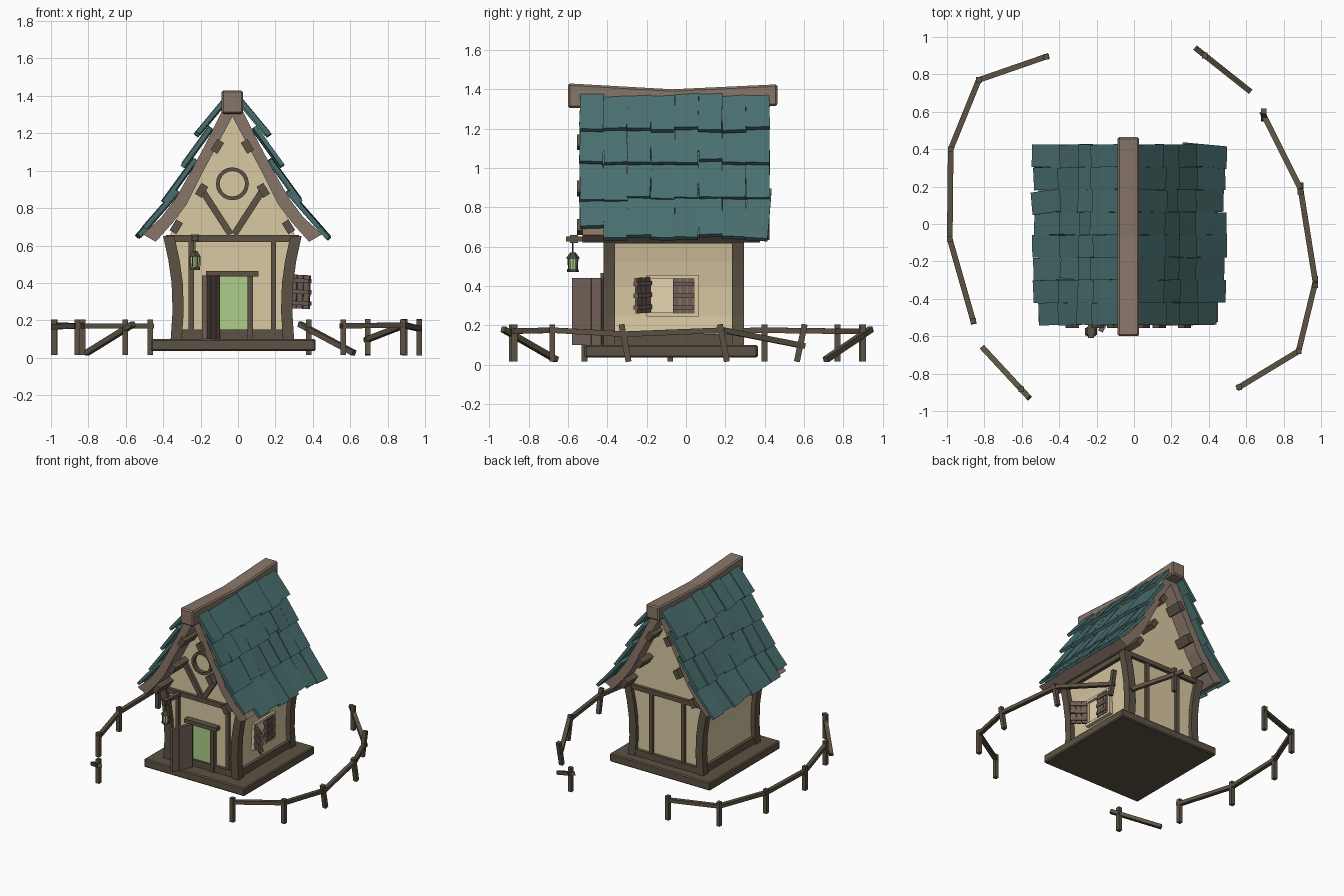
import bpy, bmesh, math, random
from mathutils import Vector, Matrix

random.seed(4)
if "Cube" in bpy.data.objects:
    bpy.data.objects.remove(bpy.data.objects["Cube"])

CX = -0.03  # centre line of the house
SIDES = (-1, 1)


def material(name, *rgb):
    m = bpy.data.materials.new(name)
    m.use_nodes = True
    m.diffuse_color = (*rgb, 1)
    m.node_tree.nodes["Principled BSDF"].inputs["Base Color"].default_value = (*rgb, 1)
    return m


TIMBER = material("dark timber", .108, .085, .056)
BOARD = material("roof board brown", .25, .18, .14)
DOOR = material("door brown", .165, .118, .095)
PLASTER = material("cream plaster", .7, .585, .365)
PANE = material("pale pane", .82, .68, .45)
TILE = material("teal shingle", .068, .16, .16)
GLOW = material("green glow", .42, .61, .25)
METAL = material("lantern metal", .075, .07, .045)


def finish(name, bm, mat, bevel=0):
    bmesh.ops.recalc_face_normals(bm, faces=bm.faces)
    me = bpy.data.meshes.new(name)
    bm.to_mesh(me)
    bm.free()
    me.materials.append(mat)
    ob = bpy.data.objects.new(name, me)
    bpy.context.collection.objects.link(ob)
    if bevel:
        mod = ob.modifiers.new("bevel", "BEVEL")
        mod.width, mod.segments = bevel, 1


def frame(c, a, b, n):
    """Matrix that carries a unit cube to centre c with edge vectors a, b, n."""
    m = Matrix((a, b, n)).transposed().to_4x4()
    m.translation = c
    return m


def span(p, q, w, h):
    """Bar from p to q, w wide sideways and h deep."""
    p, q = Vector(p), Vector(q)
    d = q - p
    side = d.cross(Vector((0, 0, 1)))
    side = side.normalized() if side.length > 1e-4 else Vector((1, 0, 0))
    return frame((p + q) / 2, d, side * w, side.cross(d).normalized() * h)


def box(x0, x1, y0, y1, z0, z1):
    return frame(Vector((x0 + x1, y0 + y1, z0 + z1)) / 2,
                 (x1 - x0, 0, 0), (0, y1 - y0, 0), (0, 0, z1 - z0))


def blocks(name, mat, mats, bevel=0):
    bm = bmesh.new()
    for m in mats:
        bmesh.ops.create_cube(bm, size=1, matrix=m)
    finish(name, bm, mat, bevel)


def prism(name, mat, pts, lo, hi, axis="y", bevel=0):
    """Extrude a 2D outline along y (outline in xz) or x (outline in yz)."""
    bm = bmesh.new()
    place = (lambda u, v, t: (u, t, v)) if axis == "y" else (lambda u, v, t: (t, u, v))
    a, b = ([bm.verts.new(place(u, v, t)) for u, v in pts] for t in (lo, hi))
    bm.faces.new(a)
    bm.faces.new(b)
    for i in range(len(pts)):
        j = (i + 1) % len(pts)
        bm.faces.new((a[i], a[j], b[j], b[i]))
    finish(name, bm, mat, bevel)


# Base slab
blocks("base_slab", TIMBER, [box(-.465, .415, -.515, .365, .035, .1)], .008)

# Plastered walls and gables in one flared outline
post_line = [(.33, .1), (.32, .25), (.325, .4), (.342, .52), (.37, .65)]
gable_line = [(.3, .74), (.22, .88), (.12, 1.08), (.02, 1.29)]
half = [(x - .035, z) for x, z in post_line] + gable_line
outline = [(CX + x, z) for x, z in half] + [(CX - x, z) for x, z in reversed(half)]
prism("plaster_walls", PLASTER, outline, -.385, .265)

# Curved corner posts
for s in SIDES:
    pts = [(CX + s * x, z) for x, z in post_line]
    pts += [(CX + s * (x - .06), z) for x, z in reversed(post_line)]
    for label, y0 in (("front", -.42), ("back", .235)):
        prism(f"{label}_corner_post", TIMBER, pts, y0, y0 + .06)

# Wall timbers
rails = []
for y0, y1 in ((-.41, -.37), (.25, .29)):
    rails += [box(CX - .3, CX + .3, y0, y1, .1, .15),
              box(CX - .35, CX + .35, y0, y1, .62, .655)]
for s in SIDES:
    x = CX + s * .3
    rails += [box(x - .015, x + .015, -.38, .26, .1, .155),
              box(CX + s * .335 - .02, CX + s * .335 + .02, -.4, .27, .615, .655)]
    rails += [span((CX + s * .22, -.385, .13), (CX + s * .22, -.385, .64), .028, .04),
              span((CX + s * .14, .265, .13), (CX + s * .14, .265, .64), .03, .04)]
    rails += [span((CX + s * .01, -.39, .66), (CX + s * .165, -.39, .9), .04, .035)]
blocks("wall_timbers", TIMBER, rails)

# Round gable ring
bm = bmesh.new()
bmesh.ops.create_circle(bm, segments=20, radius=.088)
bmesh.ops.create_circle(bm, segments=20, radius=.068)
bmesh.ops.bridge_loops(bm, edges=bm.edges[:])
ext = bmesh.ops.extrude_face_region(bm, geom=bm.faces[:])
bmesh.ops.translate(bm, vec=(0, 0, .035),
                    verts=[v for v in ext["geom"] if isinstance(v, bmesh.types.BMVert)])
bmesh.ops.transform(bm, verts=bm.verts, matrix=Matrix.Translation((CX, -.38, .93))
                    @ Matrix.Rotation(math.pi / 2, 4, "X"))
finish("gable_ring", bm, TIMBER)

# Doorway with an open plank door
blocks("doorway_glow", GLOW, [box(-.13, .055, -.393, -.384, .15, .44)])
blocks("door_frame", TIMBER, [box(.05, .08, -.42, -.37, .1, .44),
                              box(-.15, -.12, -.41, -.37, .1, .44),
                              box(-.17, .11, -.435, -.37, .435, .465)])
hinge, tip = Vector((-.108, -.425, .27)), Vector((-.18, -.575, .27))
blocks("door_leaf", DOOR, [
    span(hinge.lerp(tip, i / 3 + .006), hinge.lerp(tip, (i + 1) / 3 - .006), .028, .34)
    for i in range(3)])

# Side window with one closed and one open shutter
blocks("window_frame", PLASTER, [box(.25, .285, -.2, -.178, .245, .455),
                                 box(.25, .285, .043, .065, .245, .455),
                                 box(.25, .285, -.2, .065, .435, .455),
                                 box(.25, .285, -.2, .065, .245, .265)])
blocks("window_pane", PANE, [box(.258, .266, -.18, .045, .26, .44)])


def shutter(name, p, q):
    p, q = Vector(p), Vector(q)
    slats = [span(p.lerp(q, i / 3 + .02), p.lerp(q, (i + 1) / 3 - .02), .014, .18)
             for i in range(3)]
    up = Vector((0, 0, 1))
    slats += [span(p + up * dz, q + up * dz, .03, .022) for dz in (-.06, 0, .06)]
    blocks(name, DOOR, slats)


shutter("closed_shutter", (.285, -.067, .35), (.285, .04, .35))
shutter("open_shutter", (.285, -.185, .355), (.385, -.255, .35))

# Roof boards, purlins and shingles on both slopes
under = [(0, 1.29), (.085, 1.13), (.165, .98), (.245, .82), (.32, .72), (.41, .62)]
over = [(.48, .66), (.38, .75), (.305, .85), (.225, .99), (.145, 1.14), (.03, 1.37), (0, 1.37)]
purlins = [(.08, 1.13), (.165, .895), (.3, .7)]
courses = [((.04, 1.375), (.19, 1.195)), ((.115, 1.23), (.26, 1.03)),
           ((.2, 1.06), (.36, .84)), ((.295, .89), (.508, .647))]
COLS, Y0, Y1 = 8, -.54, .425
across = Vector((0, 1, 0))
wide = (Y1 - Y0) / COLS
for s in SIDES:
    prism("roof_board", BOARD, [(CX + s * x, z) for x, z in under + over], -.525, .375)
    slope = Vector((s * .52, 0, -.85)).normalized()
    normal = Vector((s * .85, 0, .52)).normalized()
    blocks("purlins", TIMBER, [frame(Vector((CX + s * x, -.08, z)), slope * .068,
                                     across * .95, normal * .042) for x, z in purlins])
    tiles = []
    for row, (a, b) in enumerate(courses):
        top, low = (Vector((CX + s * x, 0, z)) for x, z in (a, b))
        d = (low - top).normalized()
        n = d.cross(across) * -s
        for col in range(COLS):
            size = (low - top).length * random.uniform(.95, 1.05)
            if row == 3 and col == 0:
                size *= .82  # worn front corner leaves the board bare
            loose = row > 1 and col > 0 and random.random() < .25
            turn = random.uniform(-.2, .2) if loose else random.uniform(-.03, .03)
            spin = Matrix.Rotation(turn, 3, n) @ Matrix.Rotation(random.uniform(-.05, .05), 3, d)
            y = Y0 + wide * (col + .5)
            c = top + d * size / 2 + across * y + n * random.uniform(-.004, .006)
            tiles.append(frame(c, spin @ d * size, spin @ across * wide, spin @ n * .023))
    blocks("roof_shingles", TILE, tiles)

# Sagging ridge beam
prism("ridge_beam", BOARD, [(-.6, 1.305), (-.07, 1.3), (.465, 1.315),
                            (.465, 1.425), (-.07, 1.4), (-.6, 1.43)],
      CX - .058, CX + .058, "x", .01)

# Hanging lantern
LX, LY = -.23, -.575
blocks("lantern_bracket", TIMBER, [box(LX - .015, LX + .015, -.61, -.38, .625, .652),
                                   box(LX - .022, LX + .022, -.59, -.55, .618, .658)])


def drum(name, mat, r0, r1, z0, z1, sides=6):
    bm = bmesh.new()
    bmesh.ops.create_cone(bm, cap_ends=True, segments=sides, radius1=r0, radius2=r1,
                          depth=z1 - z0, matrix=Matrix.Translation((LX, LY, (z0 + z1) / 2)))
    finish(name, bm, mat)


drum("lantern_glass", GLOW, .025, .028, .483, .542)
drum("lantern_foot", METAL, .03, .029, .47, .485)
drum("lantern_cap", METAL, .036, .014, .54, .57)
drum("lantern_chain", METAL, .004, .004, .565, .63)
blocks("lantern_bars", METAL, [
    span((LX + .025 * math.cos(k), LY + .025 * math.sin(k), .475),
         (LX + .028 * math.cos(k), LY + .028 * math.sin(k), .545), .005, .005)
    for k in (math.pi / 3 * i for i in range(6))])

# Broken ring fence: each joint has x, y, rail height and how far its post leans in y
runs = [
    [(-.455, .9, .17, 0), (-.83, .77, .17, 0), (-.98, .4, .175, 0),
     (-.985, -.08, .165, 0), (-.855, -.535, .17, 0)],
    [(-.56, -.93, .18, 0), (-.81, -.66, .025, 0)],
    [(.33, .94, .18, 0), (.62, .71, .025, 0)],
    [(.685, .6, .095, .02), (.89, .19, .175, -.018), (.97, -.31, .155, -.018),
     (.88, -.68, .175, 0), (.55, -.88, .17, 0)],
]
fence_rails, fence_posts = [], []
for run in runs:
    pts = [Vector(p[:3]) for p in run]
    fence_rails += [span(p, q, .03, .028) for p, q in zip(pts, pts[1:])]
    if len(pts) == 2:
        stands = [pts[0].lerp(pts[1], .17)]
    else:
        stands = [pts[0].lerp(pts[1], .04), *pts[1:-1], pts[-1].lerp(pts[-2], .04)]
    for p, joint in zip(stands, run):
        lean = joint[3]
        fence_posts.append(span((p.x, p.y - lean, .015), (p.x, p.y + lean, .205), .03, .03))
blocks("fence_rails", TIMBER, fence_rails)
blocks("fence_posts", TIMBER, fence_posts)
